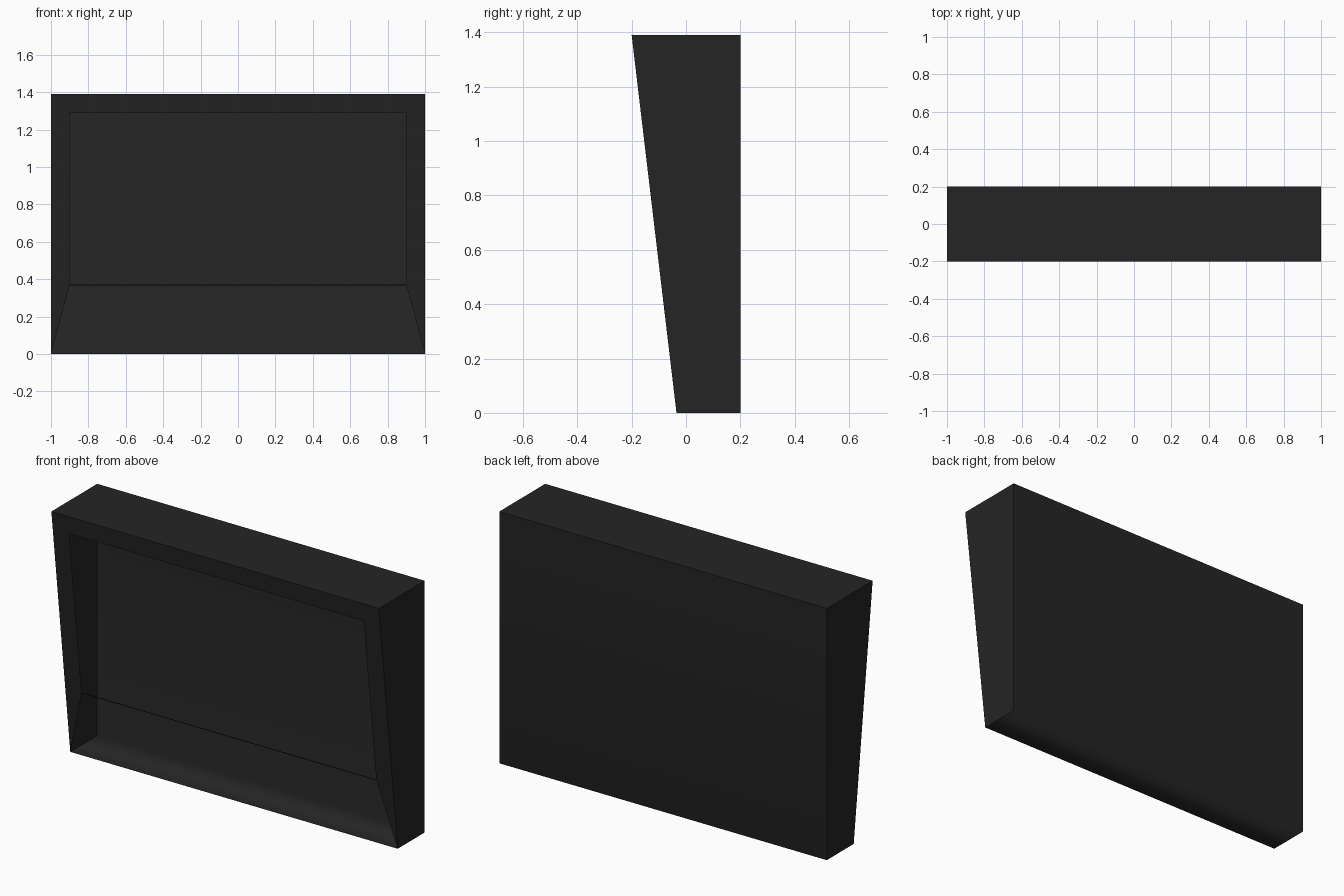
import bpy, bmesh

if "Cube" in bpy.data.objects:
    bpy.data.objects.remove(bpy.data.objects["Cube"])

H, BACK = 1.39, 0.2


def front_y(z):
    # the front plane leans forward towards the top
    return -0.035 - 0.165 * z / H


mat = bpy.data.materials.new("charcoal black")
mat.diffuse_color = (0.018, 0.018, 0.018, 1)
mat.use_nodes = True
mat.node_tree.nodes["Principled BSDF"].inputs["Base Color"].default_value = mat.diffuse_color


def make(name, bm):
    me = bpy.data.meshes.new(name)
    bm.to_mesh(me)
    bm.free()
    me.materials.append(mat)
    ob = bpy.data.objects.new(name, me)
    bpy.context.collection.objects.link(ob)
    return ob


# Hollow cabinet: thin shell with a front surround that is open at the bottom
bm = bmesh.new()


def v(x, y, z):
    return bm.verts.new((x, y, z))


fl, fr = [[v(s, front_y(z), z) for z in (0, H)] for s in (-1, 1)]
bl, br = [[v(s, BACK, z) for z in (0, H)] for s in (-1, 1)]
il, ir = [[v(s * 0.9, front_y(z), z) for z in (0.37, 1.29)] for s in (-1, 1)]

back = bm.faces.new((br[0], bl[0], bl[1], br[1]))
floor = bm.faces.new((fl[0], bl[0], br[0], fr[0]))
bm.faces.new((fl[1], fr[1], br[1], bl[1]))            # top
bm.faces.new((fl[0], fl[1], bl[1], bl[0]))            # left side
bm.faces.new((fr[0], br[0], br[1], fr[1]))            # right side
bm.faces.new((fl[0], il[0], il[1], fl[1]))            # left surround
bm.faces.new((fr[0], fr[1], ir[1], ir[0]))            # right surround
bm.faces.new((fl[1], il[1], ir[1], fr[1]))            # top surround

bmesh.ops.recalc_face_normals(bm, faces=bm.faces[:])
bm.normal_update()
if back.normal.y < 0:
    bmesh.ops.reverse_faces(bm, faces=bm.faces[:])

# only the back rolls softly into the floor
for e in bm.edges:
    e.smooth = back in e.link_faces and floor in e.link_faces
back.smooth = floor.smooth = True
cabinet = make("cabinet_shell", bm)
wn = cabinet.modifiers.new("soft floor", 'WEIGHTED_NORMAL')
wn.keep_sharp = True

# Hairline rail across the opening
bm = bmesh.new()
corners = [(-0.9, 0.367), (0.9, 0.367), (0.9, 0.372), (-0.9, 0.372)]
bm.faces.new([bm.verts.new((x, front_y(z), z)) for x, z in corners])
make("thin_rail", bm)
